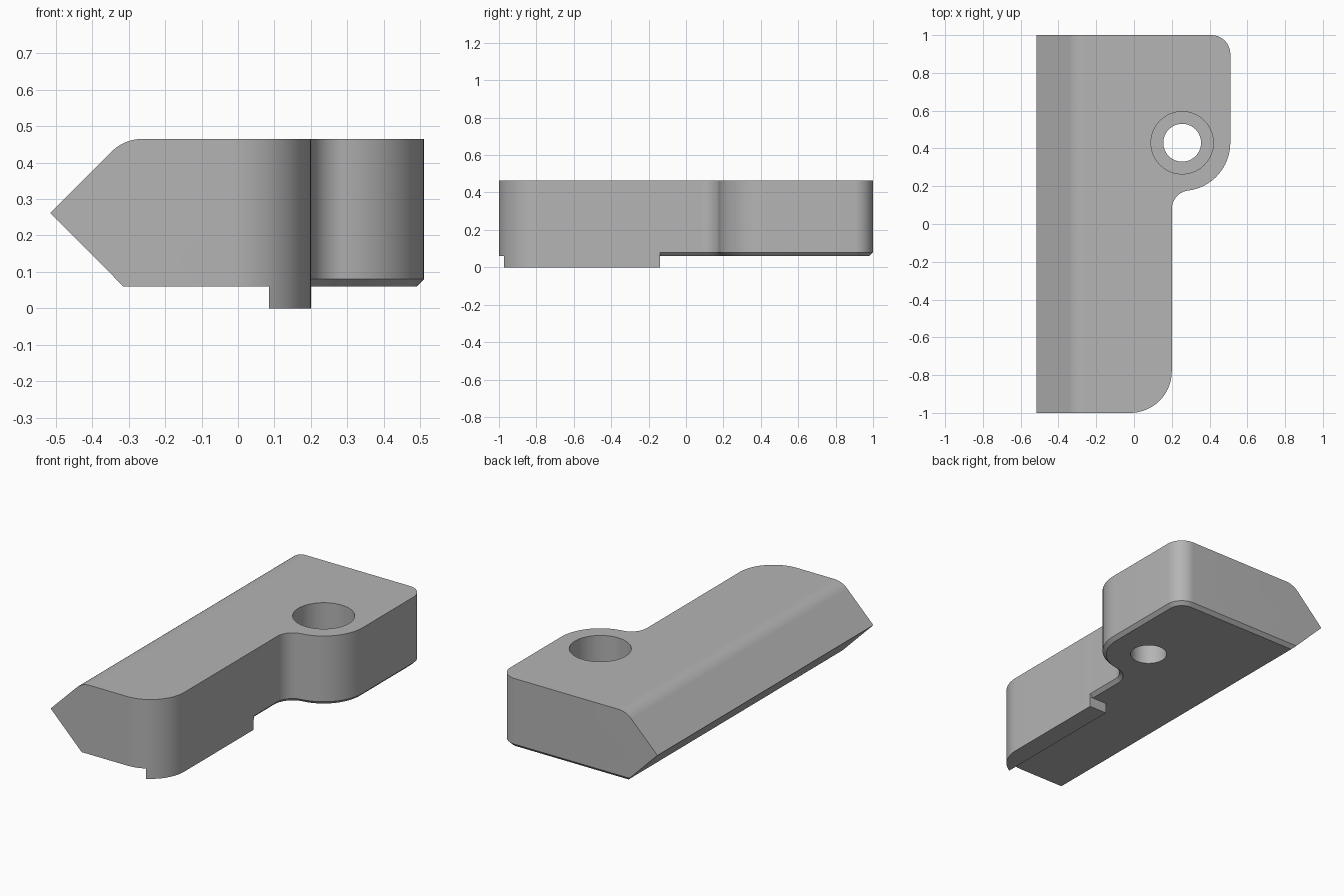
import bpy, bmesh, math

cube = bpy.data.objects.get("Cube")
if cube:
    bpy.data.objects.remove(cube, do_unlink=True)

grey = bpy.data.materials.new("plain grey")
grey.use_nodes = True
grey.diffuse_color = (0.46, 0.46, 0.46, 1)
grey.node_tree.nodes["Principled BSDF"].inputs["Base Color"].default_value = (0.46, 0.46, 0.46, 1)


def arc(cx, cy, r, start, end, n=16):
    angles = [math.radians(start + (end - start) * i / n) for i in range(n + 1)]
    return [(cx + r * math.cos(a), cy + r * math.sin(a)) for a in angles]


def loft(name, rings):
    """Closed solid through rings of matching 3D points."""
    bm = bmesh.new()
    loops = [[bm.verts.new(p) for p in ring] for ring in rings]
    n = len(loops[0])
    for low, high in zip(loops, loops[1:]):
        for i in range(n):
            j = (i + 1) % n
            bm.faces.new((low[i], low[j], high[j], high[i]))
    bm.faces.new(loops[0][::-1])
    bm.faces.new(loops[-1])
    bmesh.ops.recalc_face_normals(bm, faces=bm.faces)
    mesh = bpy.data.meshes.new(name)
    bm.to_mesh(mesh)
    bm.free()
    mesh.materials.append(grey)
    obj = bpy.data.objects.new(name, mesh)
    bpy.context.collection.objects.link(obj)
    return obj


def level(points, z):
    return [(x, y, z) for x, y in points]


def outline(inset):
    """Plan of the block; the wide rear part can be inset for its chamfer."""
    return ([(-0.6, -1)] + arc(-0.02, -0.78, 0.22, -90, 0)
            + [(0.2, -0.139), (0.2 - inset, -0.138)]
            + arc(0.3, 0.078, 0.1 + inset, 180, 97.3)
            + arc(0.255, 0.43, 0.255 - inset, -82.7, 0)[1:]
            + arc(0.41, 0.9, 0.1 - inset, 0, 90) + [(-0.6, 1 - inset)])


# Block with a 45 degree chamfer running down below the rear underside
block = loft("clamp_block", [level(outline(0.08), 0), level(outline(0), 0.08),
                             level(outline(0), 0.465)])

# Pointed side profile with a rounded upper shoulder
profile = ([(-0.155, -0.1), (-0.515, 0.262)] + arc(-0.262, 0.345, 0.12, 135, 90)
           + [(-0.25, 0.6), (1, 0.6), (1, -0.1)])
wedge = loft("wedge_cutter", [[(x, y, z) for x, z in profile] for y in (-1.2, 1.2)])

# Underside clearance that leaves the front locating lip
clearance = [(-1, -2), (0.085, -2), (0.085, -0.14), (1, -0.14), (1, 2), (-1, 2)]
underside = loft("underside_cutter", [level(clearance, -1), level(clearance, 0.06)])


# Stepped screw hole
def hole_ring(r, z):
    return level(arc(0.255, 0.43, r, 0, 360, 64)[:-1], z)


hole = loft("hole_cutter", [hole_ring(0.1, -0.5), hole_ring(0.1, 0.22),
                            hole_ring(0.165, 0.22), hole_ring(0.165, 0.7)])

for cutter, mode in ((wedge, 'INTERSECT'), (underside, 'DIFFERENCE'), (hole, 'DIFFERENCE')):
    mod = block.modifiers.new(cutter.name, 'BOOLEAN')
    mod.operation = mode
    mod.solver = 'EXACT'
    mod.object = cutter
    cutter.hide_render = True

# Bake the cuts and remove the cutters
graph = bpy.context.evaluated_depsgraph_get()
final = bpy.data.meshes.new_from_object(block.evaluated_get(graph))
block.modifiers.clear()
block.data = final
for cutter in (wedge, underside, hole):
    bpy.data.objects.remove(cutter, do_unlink=True)

bpy.ops.object.select_all(action='DESELECT')
block.select_set(True)
bpy.context.view_layer.objects.active = block
bpy.ops.object.shade_smooth_by_angle(angle=math.radians(30))
